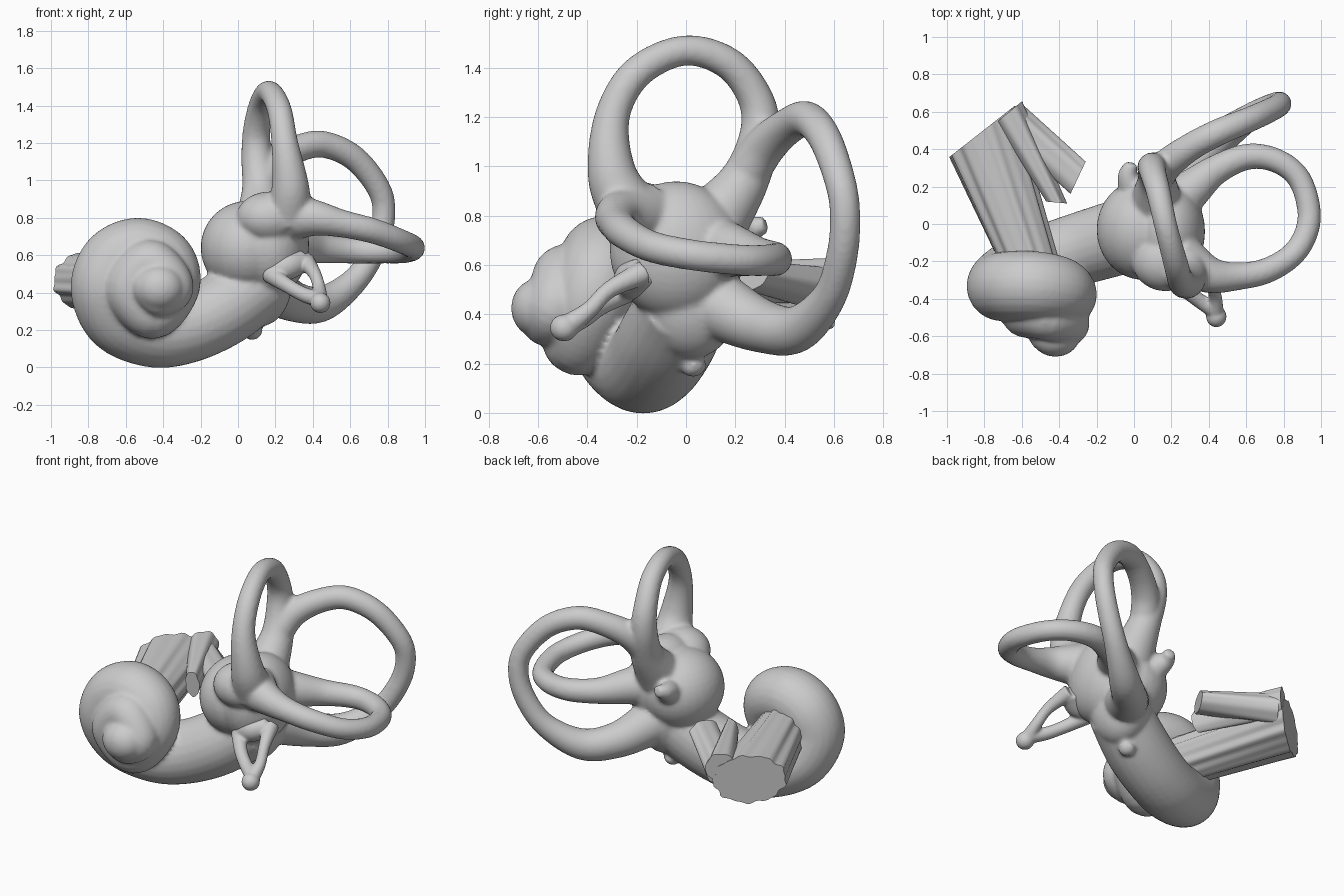
import bpy, bmesh, math
from mathutils import Vector, Matrix


def spline(pts, steps=8):
    """Smooth path through (x, y, z, radius) points."""
    p = [Vector(q) for q in pts]
    p = [2 * p[0] - p[1]] + p + [2 * p[-1] - p[-2]]
    out = []
    for i in range(1, len(p) - 2):
        a, b, c, d = p[i - 1:i + 3]
        for s in range(steps):
            t = s / steps
            out.append(0.5 * (2 * b + (c - a) * t + (2 * a - 5 * b + 4 * c - d) * t * t
                              + (3 * b - a - 3 * c + d) * t ** 3))
    return out + [p[-2]]


def skin(bm, rings):
    """Closed surface over a row of point rings."""
    vs = [[bm.verts.new(co) for co in r] for r in rings]
    n = len(vs[0])
    for r0, r1 in zip(vs, vs[1:]):
        for k in range(n):
            bm.faces.new((r0[k], r0[(k + 1) % n], r1[(k + 1) % n], r1[k]))
    bm.faces.new(vs[0][::-1])
    bm.faces.new(vs[-1])


def tube(bm, pts, sides=24):
    """Round tube of varying radius."""
    path = spline(pts)
    rings, normal = [], None
    for i, q in enumerate(path):
        t = (path[min(i + 1, len(path) - 1)].xyz - path[max(i - 1, 0)].xyz).normalized()
        if normal is None:
            normal = t.orthogonal()
        normal = (normal - t * normal.dot(t)).normalized()
        side = t.cross(normal)
        rings.append([q.xyz + q.w * (math.cos(a) * normal + math.sin(a) * side)
                      for a in (math.tau * k / sides for k in range(sides))])
    skin(bm, rings)


def ball(bm, loc, size, tilt=(0, 0, 0)):
    rot = Matrix.Rotation(tilt[2], 4, 'Z') @ Matrix.Rotation(tilt[0], 4, 'X') @ Matrix.Rotation(tilt[1], 4, 'Y')
    m = Matrix.Translation(loc) @ rot @ Matrix.Diagonal((*size, 1))
    bmesh.ops.create_uvsphere(bm, u_segments=32, v_segments=20, radius=1, matrix=m)


def finish(name, bm, voxel=None, smooth=6):
    bmesh.ops.recalc_face_normals(bm, faces=bm.faces)
    me = bpy.data.meshes.new(name)
    bm.to_mesh(me)
    bm.free()
    ob = bpy.data.objects.new(name, me)
    bpy.context.collection.objects.link(ob)
    if voxel:  # fuse overlapping pieces into one soft skin
        r = ob.modifiers.new("fuse", 'REMESH')
        r.mode, r.voxel_size, r.use_smooth_shade = 'VOXEL', voxel, True
        s = ob.modifiers.new("soften", 'SMOOTH')
        s.factor, s.iterations = 0.5, smooth
    else:
        bpy.ops.object.select_all(action='DESELECT')
        ob.select_set(True)
        bpy.context.view_layer.objects.active = ob
        bpy.ops.object.shade_smooth_by_angle(angle=math.radians(45))
    return ob


# --- labyrinth: vestibule, canals and cochlea in one skin
bm = bmesh.new()

# vestibule
ball(bm, (0.05, -0.03, 0.64), (0.25, 0.27, 0.25))
ball(bm, (0.18, -0.04, 0.66), (0.20, 0.27, 0.28))
ball(bm, (0.12, 0.02, 0.46), (0.17, 0.20, 0.24))
ball(bm, (0.17, -0.20, 0.80), (0.18, 0.16, 0.14))

# front upright canal
tube(bm, [(0.27, -0.22, 0.80, .13), (0.28, -0.30, 0.97, .10), (0.25, -0.30, 1.20, .072),
          (0.22, -0.20, 1.38, .066), (0.17, -0.01, 1.47, .062), (0.13, 0.17, 1.42, .066),
          (0.10, 0.28, 1.28, .072), (0.10, 0.30, 1.13, .083), (0.12, 0.24, 0.95, .10),
          (0.12, 0.12, 0.78, .14)])

# rear upright canal
tube(bm, [(0.12, 0.24, 0.96, .09), (0.18, 0.32, 1.08, .085), (0.30, 0.41, 1.16, .075),
          (0.45, 0.49, 1.193, .072), (0.62, 0.56, 1.12, .068), (0.75, 0.62, 0.96, .064),
          (0.78, 0.645, 0.82, .062), (0.74, 0.635, 0.65, .064), (0.63, 0.58, 0.47, .07),
          (0.45, 0.45, 0.34, .095), (0.29, 0.30, 0.355, .11), (0.16, 0.12, 0.44, .14)])

# side canal
tube(bm, [(0.24, -0.18, 0.80, .14), (0.40, -0.27, 0.80, .10), (0.55, -0.28, 0.77, .075),
          (0.72, -0.245, 0.73, .068), (0.87, -0.14, 0.675, .064), (0.937, 0.03, 0.64, .063),
          (0.89, 0.23, 0.62, .063), (0.77, 0.335, 0.62, .065), (0.61, 0.36, 0.625, .07),
          (0.44, 0.29, 0.635, .08), (0.30, 0.18, 0.66, .11), (0.18, 0.08, 0.68, .14)])

# cochlea coils
tube(bm, [(0.12, 0.0, 0.45, .19), (-0.08, -0.07, 0.31, .20), (-0.28, -0.13, 0.215, .195),
          (-0.46, -0.19, 0.19, .19), (-0.64, -0.27, 0.26, .185), (-0.71, -0.33, 0.42, .185),
          (-0.66, -0.33, 0.56, .185), (-0.53, -0.33, 0.615, .185), (-0.40, -0.35, 0.56, .175),
          (-0.365, -0.39, 0.43, .16), (-0.46, -0.44, 0.29, .14), (-0.58, -0.47, 0.42, .135),
          (-0.47, -0.49, 0.555, .13), (-0.355, -0.53, 0.43, .12), (-0.42, -0.57, 0.36, .09),
          (-0.475, -0.59, 0.42, .09), (-0.42, -0.61, 0.45, .095)])
ball(bm, (-0.53, -0.34, 0.42), (0.22, 0.17, 0.22))
ball(bm, (-0.42, -0.60, 0.425), (0.13, 0.11, 0.12))

# small duct stub at the back, and round window bump below
tube(bm, [(0.03, 0.12, 0.68, .11), (-0.03, 0.25, 0.74, .06), (-0.012, 0.325, 0.765, .032)])
ball(bm, (0.085, 0.035, 0.185), (0.05, 0.05, 0.035), (0.4, -0.5, 0))
finish("labyrinth", bm, 0.013)

# --- stirrup bone: footplate, two legs, neck and head
bm = bmesh.new()
tube(bm, [(0.17, -0.22, 0.51, .06), (0.26, -0.22, 0.54, .075), (0.35, -0.18, 0.57, .06)])
tube(bm, [(0.17, -0.23, 0.50, .05), (0.26, -0.34, 0.44, .04), (0.35, -0.41, 0.39, .04),
          (0.43, -0.46, 0.365, .045)])
tube(bm, [(0.36, -0.17, 0.57, .05), (0.41, -0.31, 0.50, .035), (0.435, -0.39, 0.42, .035),
          (0.435, -0.47, 0.36, .045)])
ball(bm, (0.44, -0.495, 0.345), (0.055, 0.057, 0.055))
finish("stirrup_bone", bm, 0.009, 4)


# --- nerve bundles: ridged ovals lofted between left/right edge pairs
def nerve(name, l0, r0, z0, h0, l1, r1, z1, h1, folds):
    bm = bmesh.new()
    rings = []
    for i in range(13):
        t = i / 12
        left, right = Vector(l0).lerp(l1, t), Vector(r0).lerp(r1, t)
        mid, half = (left + right) / 2, (right - left) / 2
        z, h = z0 + (z1 - z0) * t, h0 + (h1 - h0) * t
        ring = []
        for k in range(72):
            a = math.tau * k / 72
            w = 1 + 0.035 * math.cos(folds * a + 0.8 * t) + 0.025 * math.sin((folds * 2 - 3) * a)
            c, s = math.cos(a) * w, math.sin(a) * w
            ring.append((mid.x + half.x * c, mid.y + half.y * c, z + h * s))
        rings.append(ring)
    skin(bm, rings)
    finish(name, bm)


nerve("cochlear_nerve", (-0.71, -0.22), (-0.40, -0.22), 0.45, 0.15,
      (-0.985, 0.36), (-0.64, 0.63), 0.46, 0.155, 9)
nerve("balance_nerve_upper", (-0.47, 0.12), (-0.36, 0.11), 0.53, 0.08,
      (-0.74, 0.54), (-0.60, 0.655), 0.54, 0.09, 5)
nerve("balance_nerve_lower", (-0.34, 0.16), (-0.26, 0.33), 0.56, 0.06,
      (-0.70, 0.48), (-0.60, 0.64), 0.50, 0.09, 5)
